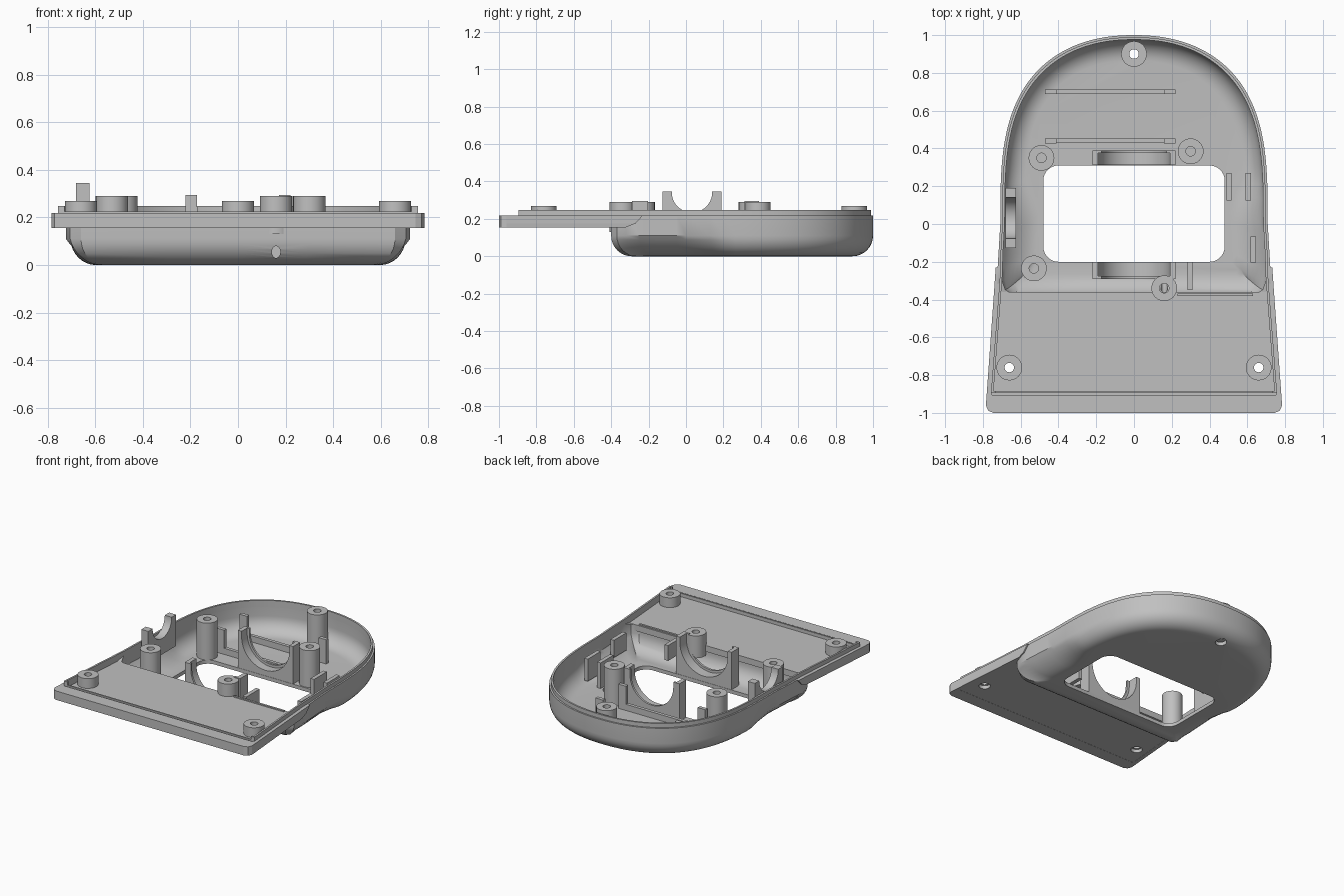
import bpy, bmesh
from math import sin, cos, pi, radians

if "Cube" in bpy.data.objects:
    bpy.data.objects.remove(bpy.data.objects["Cube"])

grey = bpy.data.materials.new("plain grey")
grey.use_nodes = True
COLOUR = (0.53, 0.53, 0.53, 1)
grey.diffuse_color = COLOUR
grey.node_tree.nodes["Principled BSDF"].inputs["Base Color"].default_value = COLOUR


def finish(name, bm):
    bmesh.ops.recalc_face_normals(bm, faces=bm.faces)
    mesh = bpy.data.meshes.new(name)
    bm.to_mesh(mesh)
    bm.free()
    mesh.materials.append(grey)
    ob = bpy.data.objects.new(name, mesh)
    bpy.context.collection.objects.link(ob)
    return ob


def activate(ob):
    bpy.ops.object.select_all(action='DESELECT')
    ob.select_set(True)
    bpy.context.view_layer.objects.active = ob


def smooth(ob):
    activate(ob)
    bpy.ops.object.shade_smooth_by_angle(angle=radians(32))


def loft(name, rings, closed=False):
    """Skin a list of equal rings; cap the ends, or join last to first."""
    bm = bmesh.new()
    loops = [[bm.verts.new(p) for p in ring] for ring in rings]
    pairs = list(zip(loops, loops[1:]))
    if closed:
        pairs.append((loops[-1], loops[0]))
    else:
        bm.faces.new(loops[0])
        bm.faces.new(loops[-1])
    n = len(rings[0])
    for a, b in pairs:
        for i in range(n):
            j = (i + 1) % n
            bm.faces.new((a[i], a[j], b[j], b[i]))
    return finish(name, bm)


def prism(name, pts, axis, lo, hi):
    """Extrude a flat profile along one axis."""
    place = {'x': lambda u, v, w: (w, u, v),
             'y': lambda u, v, w: (u, w, v),
             'z': lambda u, v, w: (u, v, w)}[axis]
    return loft(name, [[place(u, v, w) for u, v in pts] for w in (lo, hi)])


def box(name, x0, x1, y0, y1, z0, z1):
    return prism(name, [(x0, y0), (x1, y0), (x1, y1), (x0, y1)], 'z', z0, z1)


def ellipse(cx, cy, rx, ry, start=0, end=2 * pi, n=32):
    return [(cx + rx * cos(start + (end - start) * i / n),
             cy + ry * sin(start + (end - start) * i / n)) for i in range(n)]


def tube(name, x, y, z0, z1, r=0.068, hole=0.025):
    rings = [[(px, py, z) for px, py in ellipse(x, y, rad, rad)]
             for rad, z in ((r, z0), (r, z1), (hole, z1), (hole, z0))]
    smooth(loft(name, rings, closed=True))


def cut(ob, cutter):
    cutter.hide_render = True
    activate(ob)
    mod = ob.modifiers.new("cut", 'BOOLEAN')
    mod.operation, mod.solver, mod.object = 'DIFFERENCE', 'EXACT', cutter
    bpy.ops.object.modifier_apply(modifier=mod.name)
    bpy.data.objects.remove(cutter)


def drill(ob, x, y, r, z0, z1):
    cut(ob, prism("drill_cutter", ellipse(x, y, r, r), 'z', z0, z1))


def mirrored(half):
    return half + [(-x, y) for x, y in reversed(half) if abs(x) > 1e-6]


# Bowl outline: broad rounded back, nearly straight sides, tight front corners
STEPS = 40
arc = [(0, 1)]
for i in range(STEPS - 1, -1, -1):
    t = pi / 2 * i / STEPS
    arc.append((0.708 * cos(t) ** 0.91, sin(t) ** 0.625))
sides = [(0.708 + 0.003 * i, -0.05 * i) for i in range(1, 6)] + [(0.723, -0.32)]
front = [(0.705, -0.37), (0.66, -0.4), (0.3, -0.4), (0, -0.4)]
outline = mirrored(arc + sides + front)


def scoop(x, y):
    """Depth of the finger hollow low on each side."""
    if abs(x) < 0.6 or y > 0.25 or y < -0.38:
        return 0
    t = min(1, (0.25 - y) / 0.22, (y + 0.4) / 0.08)
    return 0.07 * t * t * (3 - 2 * t)


def bowl_ring(inset, z, dent=0.0):
    ring = []
    for x, y in outline:
        d = inset + dent * scoop(x, y)
        top = z if y > -0.35 else min(z, 0.198)
        ring.append((x * (1 - d / 0.72), 0.3 + (y - 0.3) * (1 - inset / 0.7), top))
    return ring


def section(wall, floor):
    rings = []
    for i in range(9):
        a = pi / 2 * i / 8
        rings.append(bowl_ring(wall + 0.11 * (1 - sin(a)),
                               floor + 0.11 * (1 - cos(a)), cos(a)))
    return rings + [bowl_ring(wall, 0.219)]


bowl = loft("bowl_shell", section(0, 0) + section(0.024, 0.026)[::-1])

# Rounded window in the floor, screw hole and front slot
window = []
for cx, cy, q in ((0.4, 0.23, 0), (-0.4, 0.23, 1), (-0.4, -0.12, 2), (0.4, -0.12, 3)):
    window += ellipse(cx, cy, 0.08, 0.08, q * pi / 2, q * pi / 2 + pi / 2 + 0.22, 8)
cut(bowl, prism("window_cutter", window, 'z', -0.1, 0.1))
drill(bowl, 0, 0.9, 0.038, -0.1, 0.15)
drill(bowl, 0.16, -0.34, 0.03, 0.14, 0.3)
cut(bowl, prism("slot_cutter", ellipse(0.16, 0.055, 0.018, 0.025), 'y', -0.5, -0.26))
smooth(bowl)

# Front deck with a raised border whose tips slope up to the bowl rim
deck = prism("front_deck", [(-0.71, -0.36), (-0.76, -0.92), (0.76, -0.92), (0.71, -0.36)],
             'z', 0.156, 0.2)
for sx in (-0.66, 0.66):
    drill(deck, sx, -0.76, 0.038, 0.1, 0.3)
drill(deck, 0.16, -0.34, 0.03, 0.1, 0.3)


def border_ring(tip, z):
    outer = [(0.732, tip), (0.784, -0.96), (0.772, -0.988), (0.745, -1)]
    inner = [(0.752, -0.905), (0.702, tip)]
    pts = (outer + [(-x, y) for x, y in outer[::-1]]
           + [(-x, y) for x, y in inner[::-1]] + inner)
    return [(x, y, z) for x, y in pts]


loft("deck_border", [border_ring(-0.32, 0.155), border_ring(-0.27, 0.175),
                     border_ring(-0.23, 0.219)])

# Locating lip along the bowl and deck sides, only a low step across the front
lip_half = [p for p in arc + sides if p[1] > -0.2] + [(0.722, -0.3), (0.769, -0.905)]
lip = mirrored(lip_half)


def lip_ring(inset, z):
    return [(x * (1 - inset / 0.72), y * (1 - inset), z) for x, y in lip]


locating_lip = loft("locating_lip", [lip_ring(0.011, 0.2), lip_ring(0.011, 0.248),
                                     lip_ring(0.024, 0.248), lip_ring(0.024, 0.2)], closed=True)
cut(locating_lip, box("lip_cutter", -0.73, 0.73, -0.95, -0.8, 0.224, 0.3))
smooth(locating_lip)

# Screw bosses
for name, x, y, z0, z1 in (
        ("deck_boss_right", -0.66, -0.76, 0.18, 0.27),
        ("deck_boss_left", 0.66, -0.76, 0.18, 0.27),
        ("back_boss", 0, 0.9, 0.04, 0.27),
        ("window_boss_back_right", -0.49, 0.35, 0.01, 0.29),
        ("window_boss_back_left", 0.3, 0.385, 0.01, 0.29),
        ("window_boss_front_right", -0.53, -0.235, 0.022, 0.29),
        ("window_boss_front_left", 0.16, -0.34, 0.13, 0.29)):
    tube(name, x, y, z0, z1)


def cradle(name, axis, centre, half, z0, z1, radius, zc, lo, hi):
    """Upright block with a round notch in its top."""
    notch = ellipse(centre, zc, radius, radius, 0, -pi, 24) + [(centre - radius, zc)]
    pts = [(centre + half, z0), (centre + half, z1), (centre + radius, z1)] + notch
    pts += [(centre - radius, z1), (centre - half, z1), (centre - half, z0)]
    smooth(prism(name, pts, axis, lo, hi))


# Bearing cradles front and back of the window, each with a thin web
for name, lo, hi, w0, w1 in (("back", 0.312, 0.375, 0.375, 0.39),
                             ("front", -0.275, -0.202, -0.29, -0.275)):
    cradle(name + "_cradle", 'y', 0, 0.22, 0.012, 0.295, 0.19, 0.255, lo, hi)
    cradle(name + "_cradle_web", 'y', 0, 0.22, 0.012, 0.295, 0.172, 0.255, w0, w1)

# Side cradle on the right wall
cradle("side_cradle", 'x', 0.032, 0.158, 0.12, 0.345, 0.108, 0.342, -0.68, -0.625)

# Slotted rails in the back of the bowl with upright ends
for name, y in (("back", 0.70), ("middle", 0.44)):
    box(name + "_rail", -0.47, 0.22, y - 0.012, y + 0.012, 0.015, 0.07)
    for end, x in (("right", -0.47), ("left", 0.16)):
        box(name + "_rail_post_" + end, x, x + 0.06, y - 0.013, y + 0.013, 0.015, 0.2)

# Small ribs on the left side
for i, (x, y0, y1, z0) in enumerate(((0.503, 0.125, 0.27, 0.02), (0.605, 0.125, 0.27, 0.05),
                                     (0.632, -0.205, -0.065, 0.085), (0.297, -0.35, -0.2, 0.1))):
    box("left_rib_%d" % (i + 1), x - 0.014, x + 0.014, y0, y1, z0, 0.21)
box("deck_ridge", 0.23, 0.63, -0.382, -0.368, 0.19, 0.208)
